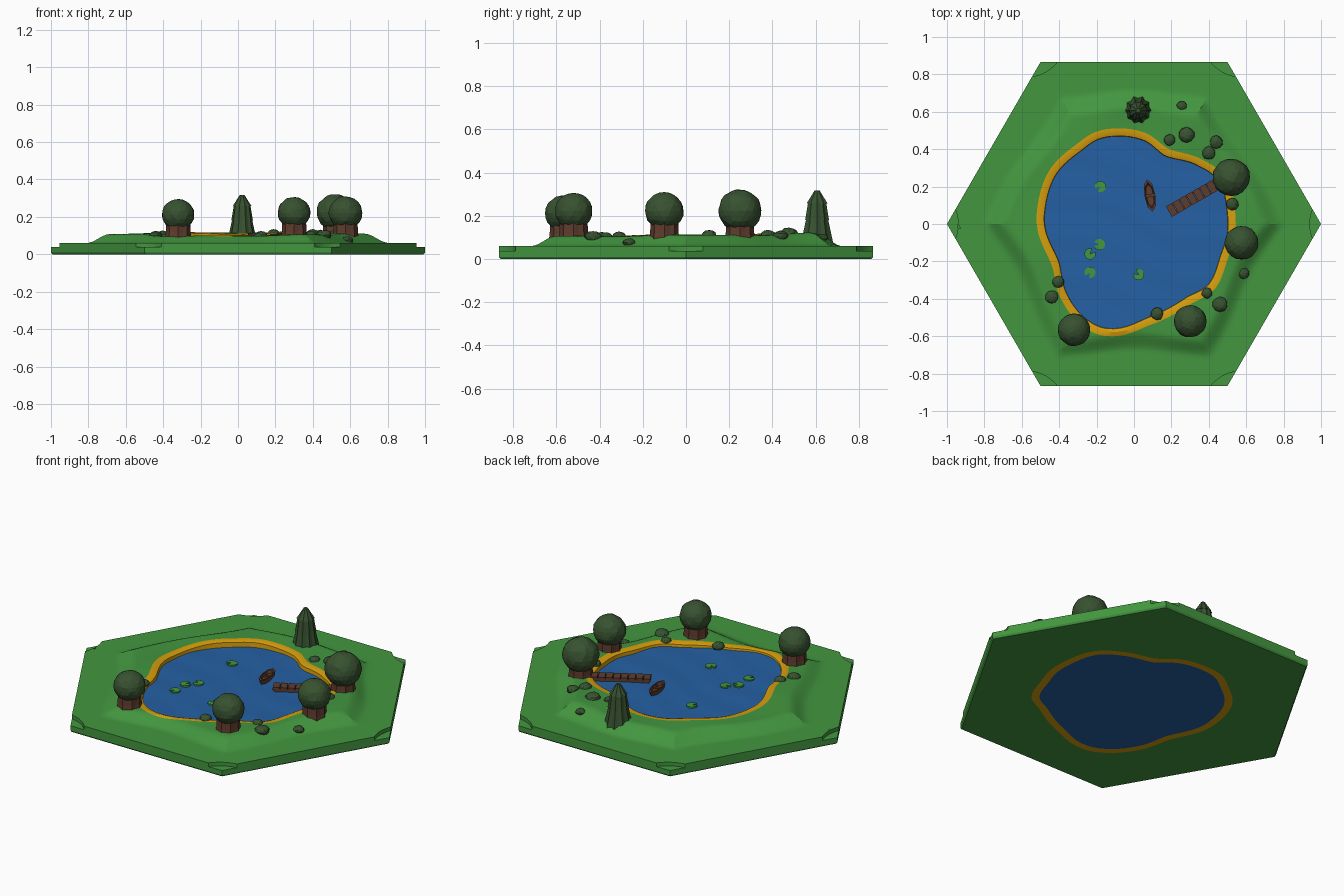
import bpy, bmesh, math, random
from mathutils import Vector, Matrix

if "Cube" in bpy.data.objects:
    bpy.data.objects.remove(bpy.data.objects["Cube"])

random.seed(4)


def material(name, rgb):
    m = bpy.data.materials.new(name)
    m.diffuse_color = (*rgb, 1)
    m.use_nodes = True
    m.node_tree.nodes["Principled BSDF"].inputs["Base Color"].default_value = m.diffuse_color
    return m


GRASS = material("grass green", (0.056, 0.305, 0.050))
SAND = material("sand yellow", (0.68, 0.345, 0.004))
WATER = material("water blue", (0.018, 0.118, 0.37))
LEAF = material("dark leaf green", (0.039, 0.084, 0.030))
WOOD = material("wood brown", (0.115, 0.045, 0.027))


def finish(bm, name, *mats):
    bmesh.ops.recalc_face_normals(bm, faces=bm.faces)
    me = bpy.data.meshes.new(name)
    bm.to_mesh(me)
    bm.free()
    for m in mats:
        me.materials.append(m)
    ob = bpy.data.objects.new(name, me)
    bpy.context.collection.objects.link(ob)
    return ob


def activate(ob):
    bpy.ops.object.select_all(action='DESELECT')
    ob.select_set(True)
    bpy.context.view_layer.objects.active = ob


def loft(bm, rings):
    """Skin a list of equal-length point rings and cap both ends."""
    vs = [[bm.verts.new(p) for p in ring] for ring in rings]
    n = len(vs[0])
    for a, b in zip(vs, vs[1:]):
        for i in range(n):
            bm.faces.new((a[i], a[(i + 1) % n], b[(i + 1) % n], b[i]))
    bm.faces.new(vs[0])
    bm.faces.new(vs[-1])


def ring(x, y, z, r, n, star=1.0):
    return [(x + r * (star if i % 2 else 1) * math.cos(math.tau * i / n),
             y + r * (star if i % 2 else 1) * math.sin(math.tau * i / n), z) for i in range(n)]


# Shore outline, given as a few points and smoothed in polar form
SHORE = [(-.10, .51), (.06, .487), (.19, .40), (.38, .335), (.49, .25), (.54, .07), (.54, -.06),
         (.50, -.19), (.43, -.35), (.30, -.43), (.086, -.54), (-.13, -.60), (-.26, -.556),
         (-.385, -.41), (-.44, -.22), (-.52, 0), (-.515, .10), (-.45, .29), (-.315, .42), (-.21, .49)]
POLAR = sorted((math.atan2(y, x) % math.tau, math.hypot(x, y)) for x, y in SHORE)


def shore_radius(th):
    n = len(POLAR)
    i = max((k for k in range(n) if POLAR[k][0] <= th), default=n - 1)
    t0, t1 = POLAR[i][0], POLAR[(i + 1) % n][0]
    t = ((th - t0) % math.tau) / ((t1 - t0) % math.tau)
    p0, p1, p2, p3 = (POLAR[(i + k) % n][1] for k in (-1, 0, 1, 2))
    return 0.5 * (2 * p1 + (p2 - p0) * t + (2 * p0 - 5 * p1 + 4 * p2 - p3) * t * t
                  + (3 * p1 - p0 - 3 * p2 + p3) * t ** 3)


def side_cos(th):
    return math.cos(th % (math.pi / 3) - math.pi / 6)


def ground(r, th):
    x, y = r * math.cos(th), r * math.sin(th)
    wave = math.sin(9 * x + 3 * y) * math.sin(8 * y - 4 * x + 1)
    edge = 0.70 + 0.02 * math.sin(5 * th)
    t = min(1, max(0, (edge - r * side_cos(th)) / 0.11))
    return 0.06 + t * t * (3 - 2 * t) * (0.049 + 0.006 * wave + 0.014 * y)


# Tile: every spoke runs from water centre, over shore and grass, down to the underside
N = 240
bm = bmesh.new()
spokes = []
for k in range(N):
    th = math.tau * k / N
    ro = shore_radius(th)
    ri = ro - 0.043
    rh = math.sqrt(0.75) / side_cos(th)
    pts = []
    for j in range(1, 13):
        r = ri * j / 12
        x, y = r * math.cos(th), r * math.sin(th)
        pts.append((r, 0.084 + 0.0015 * math.sin(28 * y + 9 * x + math.sin(9 * x)), 2))
    pts += [(ri + 0.002, ground(ri, th) - 0.006, 1), (ri + 0.02, ground(ri + 0.02, th), 1),
            (ro, ground(ro, th), 1)]
    for j in range(1, 25):
        r = ro + (rh - ro) * j / 24
        pts.append((r, ground(r, th), 0))
    pts += [(rh, 0.01, 0), (rh * 0.992, 0, 0), (ro, 0, 0), (ri, 0, 1)]
    spokes.append([(bm.verts.new((r * math.cos(th), r * math.sin(th), z)), m) for r, z, m in pts])
top, bottom = bm.verts.new((0, 0, 0.084)), bm.verts.new((0, 0, 0))
for a, b in zip(spokes, spokes[1:] + spokes[:1]):
    for j in range(len(a) - 1):
        f = bm.faces.new((a[j][0], a[j + 1][0], b[j + 1][0], b[j][0]))
        f.material_index = a[j + 1][1]
    bm.faces.new((top, a[0][0], b[0][0])).material_index = 2
    bm.faces.new((bottom, a[-1][0], b[-1][0])).material_index = 2
tile = finish(bm, "hex_tile", GRASS, SAND, WATER)

# Shallow curved notches at the six corners
bm = bmesh.new()
for k in range(6):
    a = math.tau * k / 6
    loft(bm, [ring(1.15 * math.cos(a), 1.15 * math.sin(a), z, 0.21, 64) for z in (0.038, 0.2)])
cutter = finish(bm, "corner_cutter", GRASS)
cutter.hide_render = True
mod = tile.modifiers.new("notches", 'BOOLEAN')
mod.operation, mod.object, mod.solver = 'DIFFERENCE', cutter, 'EXACT'
activate(tile)
bpy.ops.object.modifier_apply(modifier=mod.name)
bpy.data.objects.remove(cutter)
activate(tile)
bpy.ops.object.shade_smooth_by_angle(angle=math.radians(25))


def blob(name, x, y, z, r, rz, sub, jitter):
    bm = bmesh.new()
    bmesh.ops.create_icosphere(bm, subdivisions=sub, radius=1)
    for v in bm.verts:
        v.co *= 1 + random.uniform(-jitter, jitter)
        v.co = Vector((x + v.co.x * r, y + v.co.y * r, z + v.co.z * rz))
    return finish(bm, name, LEAF)


# Round trees
for i, (x, y, r, z) in enumerate([(.52, .25, .10, .225), (.575, -.10, .09, .222),
                                  (.30, -.52, .087, .222), (-.32, -.565, .087, .212)]):
    blob(f"tree_crown_{i + 1}", x, y, z, r, r * 0.97, 3, 0.025)
    bm = bmesh.new()
    loft(bm, [ring(x, y, h, q, 16, 0.9) for h, q in ((.085, .07), (.12, .066), (.19, .064))])
    finish(bm, f"tree_trunk_{i + 1}", WOOD)

# Tiered conifer
bm = bmesh.new()
for z0, z1, r0, r1 in ((.075, .20, .078, .05), (.18, .262, .058, .044), (.258, .318, .05, .012)):
    loft(bm, [ring(.022, .607, z0, r0, 20, 0.86), ring(.022, .607, z1, r1, 20, 0.95)])
finish(bm, "conifer", LEAF)

# Bushes around the shore
for i, (x, y, r) in enumerate([(.255, .63, .028), (.28, .477, .043), (.19, .45, .031), (.40, .38, .036),
                               (.44, .437, .036), (.525, .107, .034), (.585, -.263, .031),
                               (.46, -.43, .041), (.39, -.37, .029), (.123, -.48, .034),
                               (-.405, -.31, .032), (-.44, -.39, .036)]):
    z = ground(math.hypot(x, y), math.atan2(y, x) % math.tau)
    blob(f"bush_{i + 1}", x, y, z, r, r * 0.65, 2, 0.06)

# Lily pads: discs with a wedge missing
for i, (x, y) in enumerate([(-.18, .20), (-.185, -.11), (-.235, -.16), (-.235, -.26), (.025, -.27)]):
    a0 = random.uniform(0, math.tau)
    arc = [a0 + 0.4 + (math.tau - 0.8) * k / 14 for k in range(15)]
    bm = bmesh.new()
    loft(bm, [[(x, y, z)] + [(x + .03 * math.cos(a), y + .03 * math.sin(a), z) for a in arc]
              for z in (.080, .092)])
    finish(bm, f"lily_pad_{i + 1}", GRASS)

# Dock: planks on two beams, running from the shore over the water
a, b = Vector((.185, .065, 0)), Vector((.47, .228, 0))
turn = Matrix.Rotation(math.atan2(b.y - a.y, b.x - a.x), 4, 'Z')


def box(bm, centre, size):
    bmesh.ops.create_cube(bm, size=1, matrix=Matrix.Translation(centre) @ turn @ Matrix.Diagonal((*size, 1)))


bm = bmesh.new()
for k in range(8):
    p = a.lerp(b, (k + 0.5) / 8)
    box(bm, p + Vector((0, 0, .101)), (.037, .064, .016 + .002 * (k % 2)))
for s in (-.022, .022):
    box(bm, (a + b) / 2 + turn @ Vector((0, s, .088)), (.31, .014, .022))
finish(bm, "dock", WOOD)

# Rowing boat: pointed hull with a sunken inside
hull = [(0, .088), (.022, .06), (.029, 0), (.022, -.06), (0, -.088), (-.022, -.06), (-.029, 0), (-.022, .06)]
bm = bmesh.new()
loft(bm, [[(x * s, y * s, z) for x, y in hull]
          for s, z in ((.8, .078), (1, .112), (.8, .112), (.68, .095))])
bmesh.ops.create_cube(bm, size=1, matrix=Matrix.Translation((0, 0, .103)) @ Matrix.Diagonal((.044, .016, .008, 1)))
boat = finish(bm, "rowing_boat", WOOD)
boat.location = (.085, .152, 0)
boat.rotation_euler.z = 0.17
